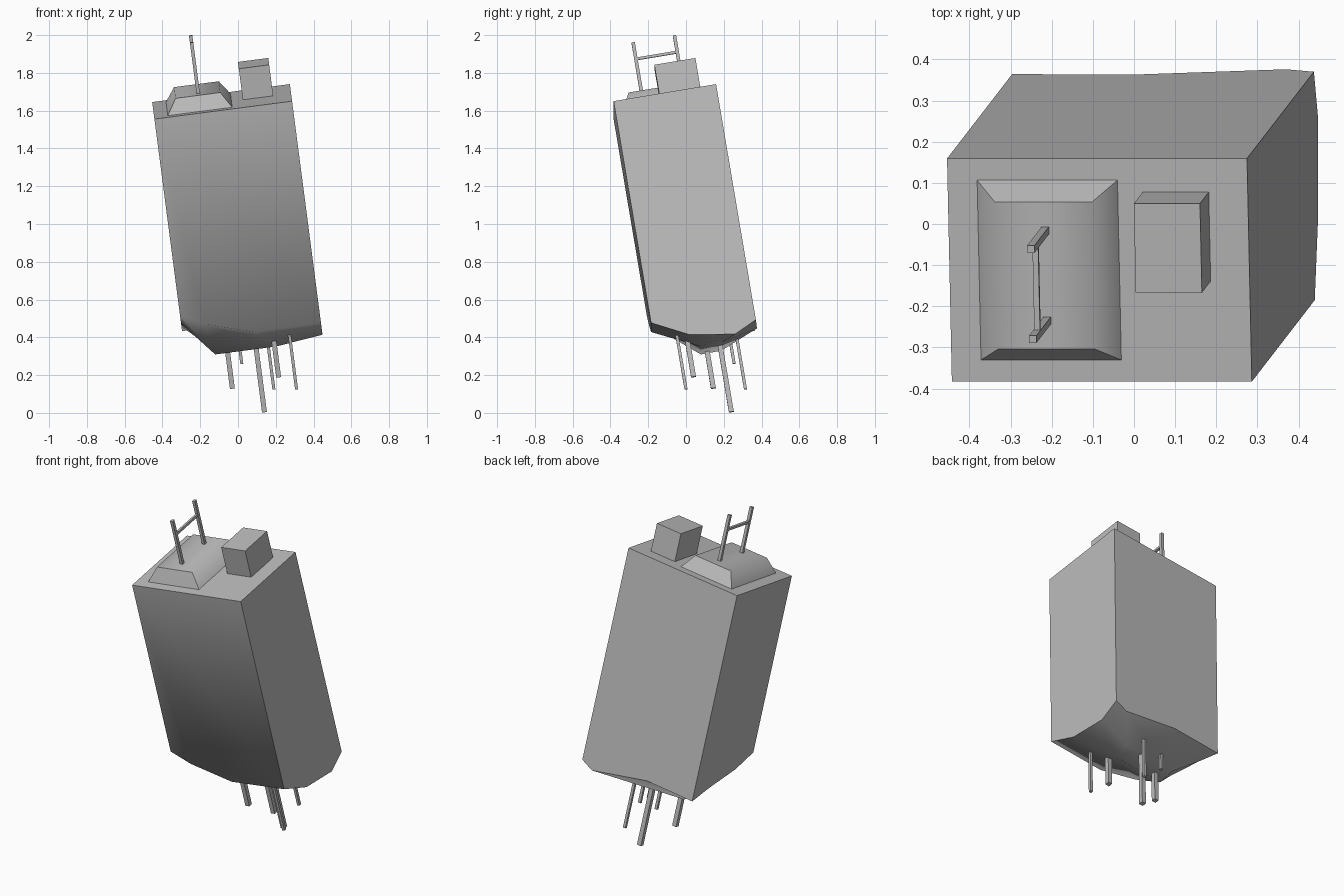
import bpy, bmesh, math
from mathutils import Matrix, Vector

cube = bpy.data.objects.get("Cube")
if cube:
    bpy.data.objects.remove(cube, do_unlink=True)

grey = bpy.data.materials.new("concrete_grey")
grey.use_nodes = True
grey.diffuse_color = (0.5, 0.5, 0.5, 1)
grey.node_tree.nodes["Principled BSDF"].inputs["Base Color"].default_value = (0.5, 0.5, 0.5, 1)

# Tilted frame: origin at the middle of the roof, third axis up through it
U = Vector((0.729, 0, 0.095)).normalized()
W = U.cross(Vector((-0.013, 0.543, 0.09))).normalized()
V = W.cross(U)
TILT = Matrix.Translation((-0.084, -0.112, 1.648)) @ Matrix((U, V, W)).transposed().to_4x4()
HX, HY = 0.3675, 0.275


def add_object(name, bm):
    bmesh.ops.recalc_face_normals(bm, faces=bm.faces[:])
    mesh = bpy.data.meshes.new(name)
    bm.to_mesh(mesh)
    bm.free()
    mesh.materials.append(grey)
    obj = bpy.data.objects.new(name, mesh)
    obj.matrix_world = TILT
    bpy.context.collection.objects.link(obj)
    return obj


def box(name, centre, size, top_scale=(1, 1), top_shift=0):
    """Box in the tilted frame, with an optional tapered top."""
    bm = bmesh.new()
    bmesh.ops.create_cube(bm, size=1)
    for v in bm.verts:
        if v.co.z > 0:
            v.co.x = v.co.x * top_scale[0] + top_shift
            v.co.y *= top_scale[1]
        v.co = Vector(centre) + v.co * Vector(size)
    return add_object(name, bm)


# Building block: flat walls over a ragged, bulging broken underside
# Depths run right along each row, rows go from front to back
depths = [[1.064, 1.126, 1.203, 1.2],
          [1.133, 1.336, 1.336, 1.296],
          [1.19, 1.335, 1.335, 1.333],
          [1.24, 1.237, 1.312, 1.276]]
cols = [[-1, -0.67, 0.03, 1], [-1, -0.57, 0.31, 1], [-1, -0.55, 0.35, 1], [-1, -0.15, 0.8, 1]]
rows = [[-1, -1, -1, -1], [-0.43, -0.11, -0.11, -0.31], [0.42, 0.29, 0.29, 0.56], [1, 1, 1, 1]]
bm = bmesh.new()
grid = [[bm.verts.new((cols[j][i] * HX, rows[j][i] * HY, -depths[j][i]))
         for i in range(4)] for j in range(4)]
for j in range(3):
    for i in range(3):
        f = bm.faces.new((grid[j][i], grid[j + 1][i], grid[j + 1][i + 1], grid[j][i + 1]))
        f.smooth = True
roof = [bm.verts.new((x * HX, y * HY, 0)) for x, y in ((-1, -1), (1, -1), (1, 1), (-1, 1))]
bm.faces.new(roof)
edges = [grid[0], [r[3] for r in grid], grid[3][::-1], [r[0] for r in grid][::-1]]
for k, edge in enumerate(edges):
    f = bm.faces.new(edge + [roof[(k + 1) % 4], roof[k]])
    f.smooth = k == 0
add_object("building_block", bm)

# Rooftop structures
box("roof_box", (0.191, 0.082, 0.082), (0.162, 0.22, 0.172))
hut = box("roof_hut", (-0.123, 0, 0.04), (0.344, 0.443, 0.08), (0.695, 0.82))
bpy.context.view_layer.objects.active = hut
hut.select_set(True)
bpy.ops.object.shade_smooth_by_angle(angle=math.radians(60))

# Antenna frame
for name, y in (("front_antenna_post", -0.111), ("back_antenna_post", 0.111)):
    box(name, (-0.12, y, 0.2), (0.018, 0.018, 0.31))
box("antenna_crossbar", (-0.12, 0, 0.265), (0.014, 0.222, 0.014))

# Reinforcing rods sticking out below, placed by their lower tips
tips = [(0.14, 0.24, 0.005, 0.026), (0.215, 0.04, 0.19, 0.026), (-0.03, 0.145, 0.13, 0.026),
        (0.31, 0, 0.125, 0.016), (0.19, 0.315, 0.125, 0.016), (0.02, 0.255, 0.26, 0.016)]
for n, (x, y, z, width) in enumerate(tips):
    p = TILT.inverted() @ Vector((x, y, z))
    top = -1.15
    box(f"rod_{n + 1}", (p.x, p.y, (p.z + top) / 2), (width, width, top - p.z))
